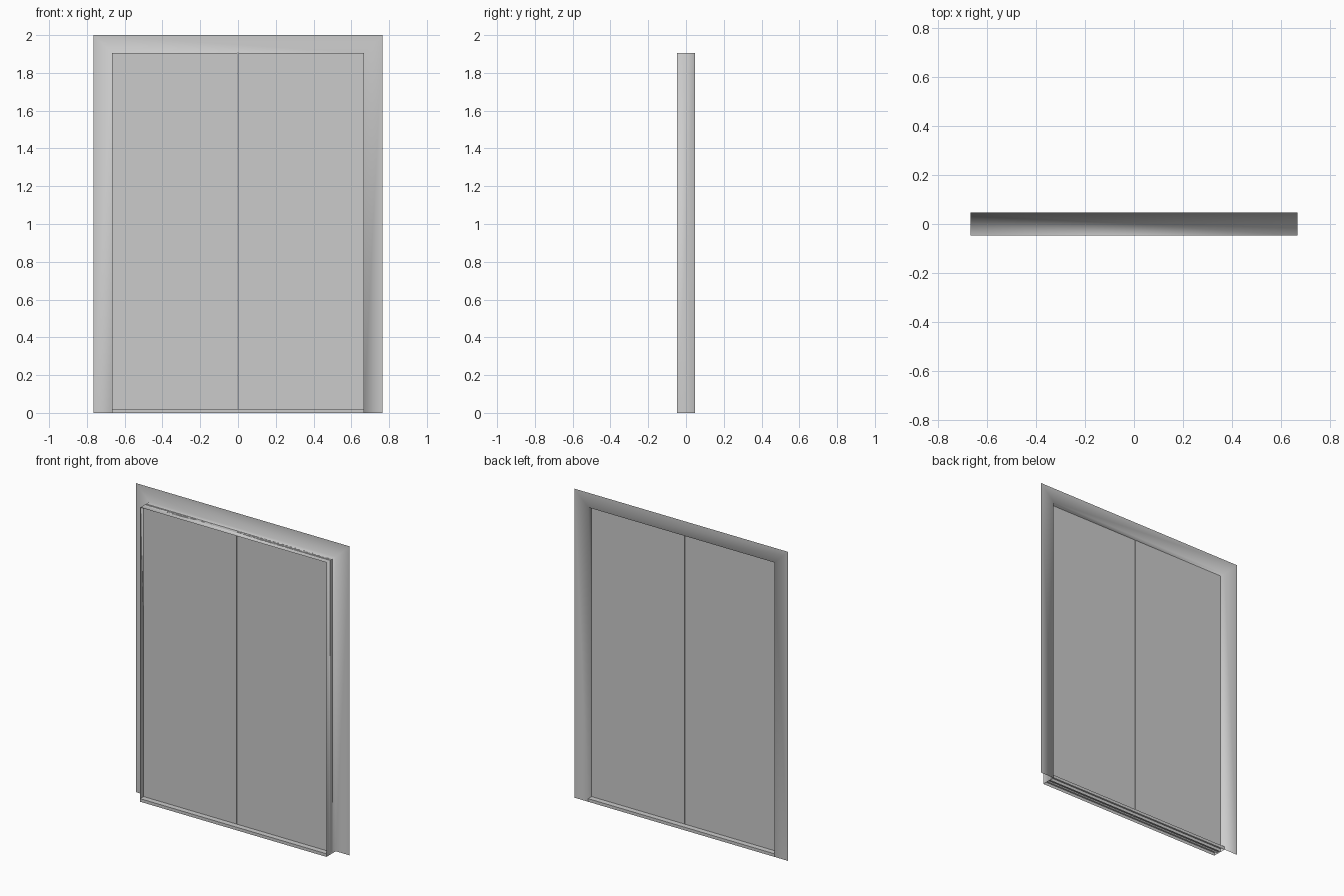
import bpy, bmesh

if "Cube" in bpy.data.objects:
    bpy.data.objects.remove(bpy.data.objects["Cube"])

HALF_W, OPEN_W = 0.765, 0.667      # outer and inner half widths
TOP, OPEN_TOP = 2.0, 1.905         # outer and inner heights
DEPTH, SILL = 0.0475, 0.02
DOOR_T = 0.012                     # half thickness of a door leaf


def finish(name, bm):
    mesh = bpy.data.meshes.new(name)
    bm.to_mesh(mesh)
    bm.free()
    obj = bpy.data.objects.new(name, mesh)
    bpy.context.collection.objects.link(obj)
    return obj


def box(name, lo, hi):
    bm = bmesh.new()
    bmesh.ops.create_cube(bm, size=1)
    for v in bm.verts:
        v.co = [lo[i] if v.co[i] < 0 else hi[i] for i in range(3)]
    return finish(name, bm)


# Surround: flat back architrave turning forward into the door lining
bm = bmesh.new()
rows = []
for w, top, y in ((HALF_W, TOP, DEPTH), (OPEN_W, OPEN_TOP, DEPTH),
                  (OPEN_W, OPEN_TOP, -DEPTH)):
    rows.append([bm.verts.new(p) for p in
                 ((-w, y, 0), (-w, y, top), (w, y, top), (w, y, 0))])
for a, b in zip(rows, rows[1:]):
    for i in range(3):
        bm.faces.new((a[i], b[i], b[i + 1], a[i + 1])).smooth = True
finish("door_surround", bm)

# Two sliding leaves with a narrow gap between them
for side, name in ((-1, "left_door"), (1, "right_door")):
    xs = sorted((side * 0.003, side * OPEN_W))
    box(name, (xs[0], -DOOR_T, SILL * 0.5), (xs[1], DOOR_T, OPEN_TOP))

# Threshold: folded sheet with lips, front and rear halves around the track
for side, name in ((-1, "front_sill"), (1, "rear_sill")):
    bm = bmesh.new()
    profile = ((DEPTH, 0), (DEPTH, SILL), (DOOR_T, SILL), (DOOR_T, 0))
    lines = [[bm.verts.new((x, side * y, z)) for y, z in profile]
             for x in (-OPEN_W, OPEN_W)]
    for i in range(3):
        quad = [lines[0][i], lines[1][i], lines[1][i + 1], lines[0][i + 1]]
        bm.faces.new(quad if side < 0 else quad[::-1])
    finish(name, bm)
